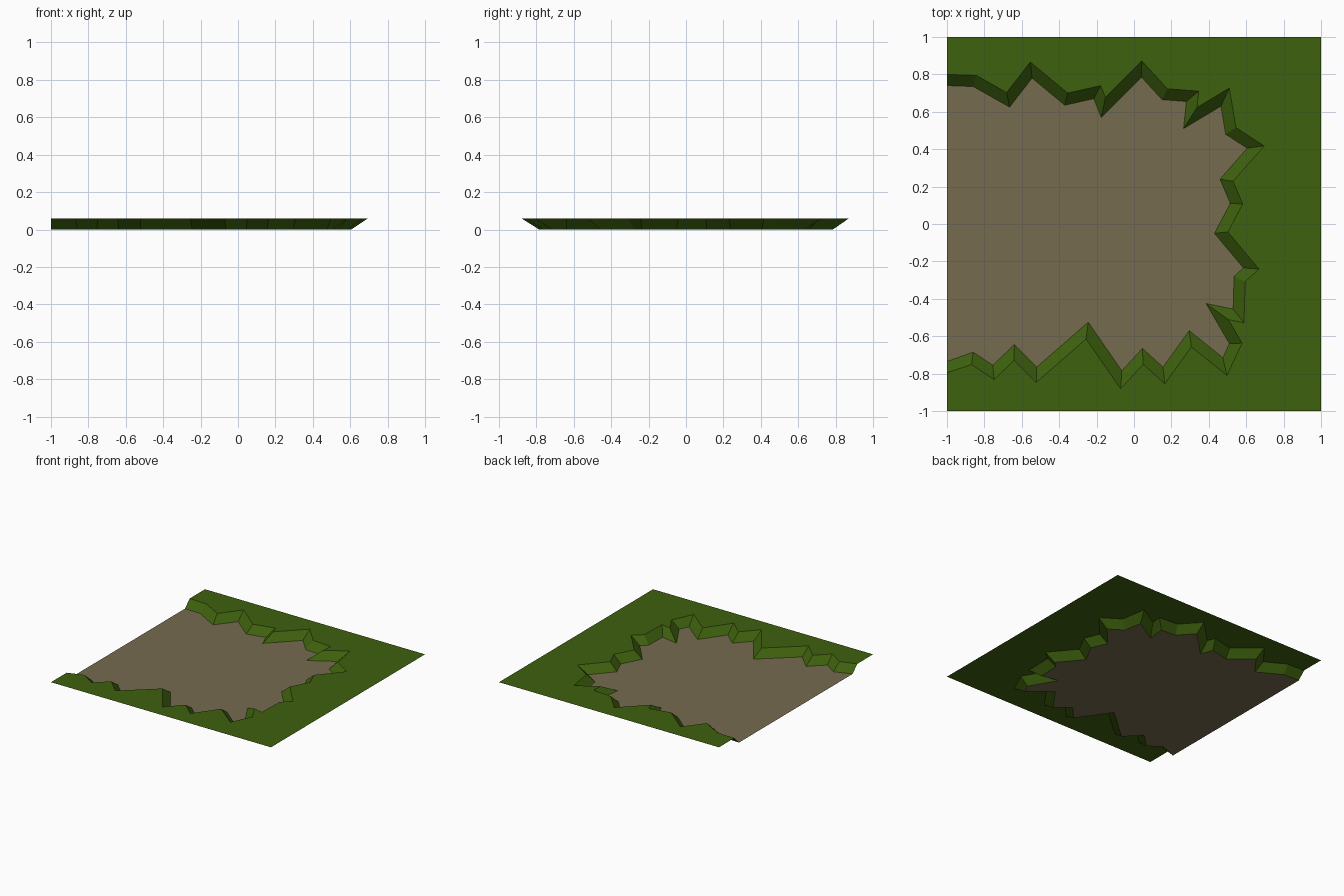
import bpy
from mathutils import Vector

if "Cube" in bpy.data.objects:
    bpy.data.objects.remove(bpy.data.objects["Cube"])

HEIGHT = 0.06   # grass level above the dirt
BANK = 0.06     # horizontal width of the sloping bank

# Jagged dirt edge, from back left clockwise to front left
EDGE = [Vector(p) for p in (
    (-1, .74), (-.86, .735), (-.665, .625), (-.545, .78), (-.37, .635), (-.215, .67),
    (-.175, .57), (.04, .785), (.15, .665), (.28, .655), (.265, .51), (.465, .63),
    (.49, .48), (.605, .405), (.46, .24), (.515, .11), (.43, -.05), (.585, -.235),
    (.535, -.28), (.53, -.455), (.385, -.425), (.51, -.64), (.475, -.715),
    (.295, -.57), (.155, -.765), (.045, -.665), (-.065, -.785), (-.245, -.525),
    (-.52, -.765), (-.64, -.645), (-.755, -.755), (-.86, -.685), (-1, -.735))]


def material(name, rgb):
    m = bpy.data.materials.new(name)
    m.diffuse_color = (*rgb, 1)
    m.use_nodes = True
    m.node_tree.nodes["Principled BSDF"].inputs["Base Color"].default_value = m.diffuse_color
    return m


def build(name, verts, faces, mat):
    me = bpy.data.meshes.new(name)
    me.from_pydata(verts, [], faces)
    me.materials.append(mat)
    me.update()
    ob = bpy.data.objects.new(name, me)
    bpy.context.collection.objects.link(ob)
    return ob


def outset(points, width):
    """Mitred parallel outline; the two ends stay on the tile border."""
    normals = [Vector((a.y - b.y, b.x - a.x)).normalized()
               for a, b in zip(points, points[1:])]
    result = [points[0] + Vector((0, width))]
    for p, n0, n1 in zip(points[1:-1], normals, normals[1:]):
        s = n0 + n1
        result.append(p + s * (2 * width / s.length_squared))
    result.append(points[-1] - Vector((0, width)))
    return result


grass = material("grass green", (.048, .119, .004))
dirt = material("dirt brown", (.178, .147, .076))

n = len(EDGE)
rim = outset(EDGE, BANK)
low = [(p.x, p.y, 0) for p in EDGE]
high = [(p.x, p.y, HEIGHT) for p in rim]

# Dirt floor
build("dirt_floor", low, [tuple(reversed(range(n)))], dirt)

# Sloping grass bank
build("grass_bank", low + high,
      [(i, i + 1, n + i + 1, n + i) for i in range(n - 1)], grass)

# Flat grass around the dirt, open on the left
corners = [(x, y, HEIGHT) for x, y in ((-1, -1), (1, -1), (1, 1), (-1, 1))]
build("grass_top", high + corners, [tuple(range(n + 4))], grass)
